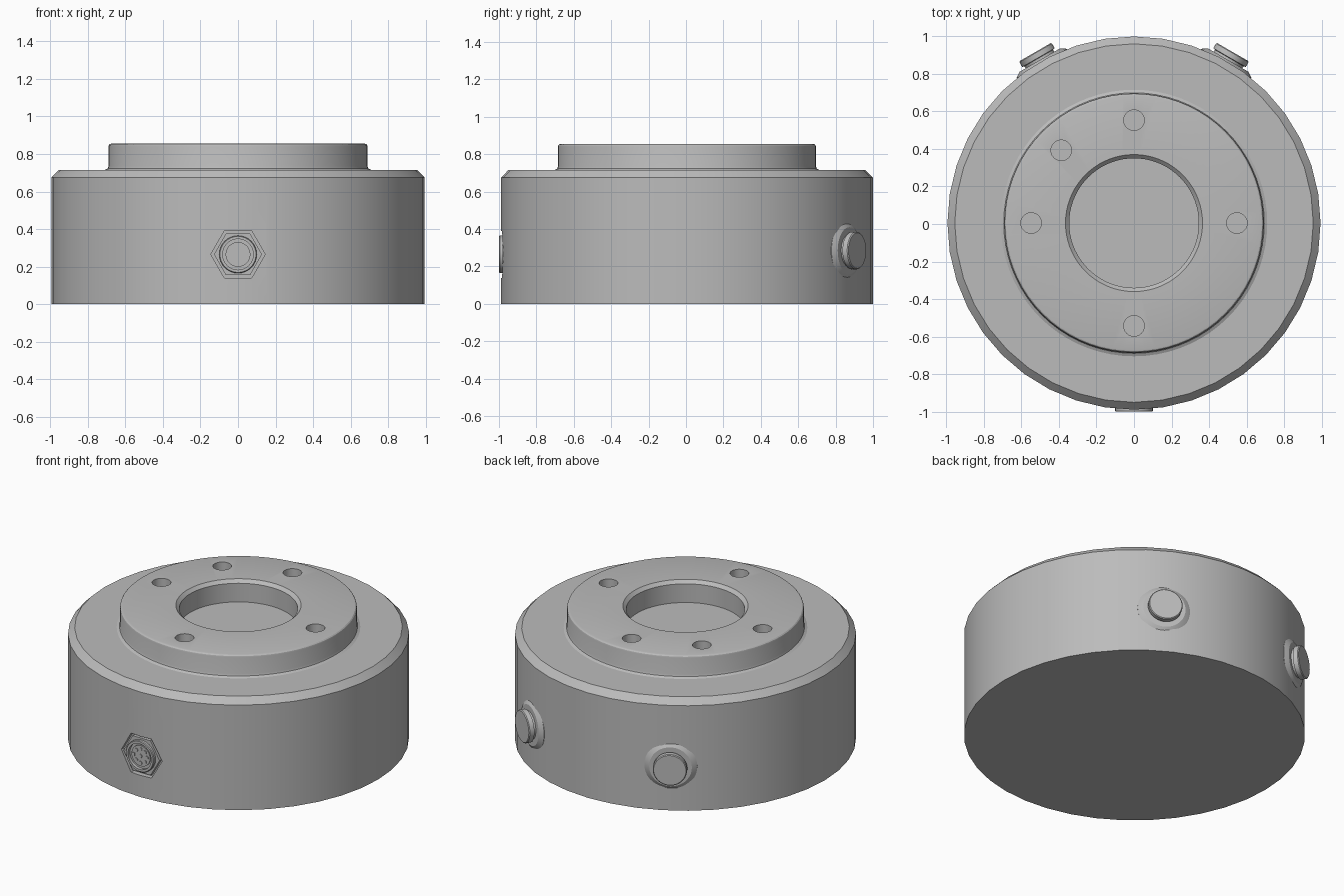
import bpy
import bmesh
from math import sin, cos, pi, radians
from mathutils import Matrix

if "Cube" in bpy.data.objects:
    bpy.data.objects.remove(bpy.data.objects["Cube"])

GREY = (0.5, 0.5, 0.5, 1)
metal = bpy.data.materials.new("plain grey metal")
metal.use_nodes = True
metal.diffuse_color = GREY
metal.node_tree.nodes["Principled BSDF"].inputs["Base Color"].default_value = GREY

AXIS_Y = 0.005          # the housing sits slightly back of centre
UPRIGHT = Matrix.Translation((0, AXIS_Y, 0))


def radial(angle, z):
    """Frame whose local z points outward from the housing at an angle."""
    return (Matrix.Translation((0, AXIS_Y, z)) @ Matrix.Rotation(radians(angle), 4, 'Z')
            @ Matrix.Rotation(pi / 2, 4, 'Y'))


def lathe(name, profile, segs, frame=UPRIGHT, ring=False, phase=0.0):
    """Turn (radius, height) points round local z; ring closes the profile."""
    bm = bmesh.new()
    loops = []
    for r, h in profile:
        turn = [phase + 2 * pi * i / segs for i in range(segs)]
        loops.append([bm.verts.new((r * cos(a), r * sin(a), h)) for a in turn])
    pairs = list(zip(loops, loops[1:]))
    if ring:
        pairs.append((loops[-1], loops[0]))
    else:
        bm.faces.new(loops[0])
        bm.faces.new(loops[-1])
    for low, high in pairs:
        for i in range(segs):
            j = (i + 1) % segs
            bm.faces.new((low[i], low[j], high[j], high[i]))
    bmesh.ops.recalc_face_normals(bm, faces=bm.faces)
    bm.transform(frame)
    mesh = bpy.data.meshes.new(name)
    bm.to_mesh(mesh)
    bm.free()
    mesh.materials.append(metal)
    obj = bpy.data.objects.new(name, mesh)
    bpy.context.collection.objects.link(obj)
    return obj


def cut(target, cutters):
    """Subtract the cutters, bake the result and discard them."""
    for c in cutters:
        mod = target.modifiers.new("cut", 'BOOLEAN')
        mod.operation = 'DIFFERENCE'
        mod.solver = 'EXACT'
        mod.object = c
    graph = bpy.context.evaluated_depsgraph_get()
    baked = bpy.data.meshes.new_from_object(target.evaluated_get(graph))
    target.modifiers.clear()
    target.data = baked
    for c in cutters:
        bpy.data.objects.remove(c)


parts = []

# Housing with chamfered shoulder and a hexagonal pocket in front
housing = lathe("housing", [(0.994, 0), (0.994, 0.675), (0.955, 0.715)], 40)
front = radial(-90, 0.265)
cut(housing, [lathe("pocket_cutter", [(0.145, 0.96), (0.145, 1.1)], 6, front, phase=pi / 6)])
parts.append(housing)

# Mounting flange: annulus with rounded edges and a chamfered bore
profile = [(0.345, 0.71), (0.345, 0.835), (0.365, 0.855), (0.675, 0.855)]
profile += [(0.675 + 0.015 * sin(a), 0.84 + 0.015 * cos(a)) for a in (pi / 6, pi / 3, pi / 2)]
profile += [(0.69, 0.735), (0.694, 0.723), (0.71, 0.715), (0.71, 0.71)]
flange = lathe("mounting_flange", profile, 72, ring=True)
holes = []
for angle in (0, 90, 135, 180, 270):
    a = radians(angle)
    spot = UPRIGHT @ Matrix.Translation((0.548 * cos(a), 0.548 * sin(a), 0))
    holes.append(lathe("hole_cutter", [(0.055, 0.73), (0.055, 0.9)], 24, spot))
cut(flange, holes)
parts.append(flange)

# Front socket: hexagonal nut, round shell, insert, pins and key
parts.append(lathe("socket_nut", [(0.128, 0.95), (0.128, 0.985)], 6, front, phase=pi / 6))
parts.append(lathe("socket_shell", [(0.082, 0.97), (0.1, 0.97), (0.1, 1.0),
                                    (0.096, 1.005), (0.082, 1.005)], 32, front, ring=True))
parts.append(lathe("socket_insert", [(0.066, 0.97), (0.066, 0.993)], 32, front))
spots = [(0, 0)] + [(0.044 * cos(k * pi / 4), 0.044 * sin(k * pi / 4))
                    for k in range(8) if k != 6]
for x, y in spots:
    parts.append(lathe("socket_pin", [(0.011, 0.98), (0.011, 0.998)], 12,
                       front @ Matrix.Translation((x, y, 0))))
parts.append(lathe("socket_key", [(0.014, 0.98), (0.014, 0.998)], 4,
                   front @ Matrix.Translation((0, -0.05, 0)), phase=pi / 4))

# Two capped ports at the back, one on each side
for side, angle in (("left", 60), ("right", 120)):
    frame = radial(angle, 0.285)
    parts.append(lathe(side + "_port_boss", [(0.155, 0.96), (0.155, 0.982), (0.145, 0.99),
                                             (0.125, 1.003)], 40, frame))
    parts.append(lathe(side + "_port_cap", [(0.088, 0.99), (0.088, 1.015), (0.1, 1.018),
                                            (0.1, 1.047), (0.095, 1.052)], 40, frame))

# Smooth the curved walls while keeping edges sharp
bpy.ops.object.select_all(action='DESELECT')
for obj in parts:
    obj.select_set(True)
bpy.context.view_layer.objects.active = housing
bpy.ops.object.shade_smooth_by_angle(angle=radians(25))
